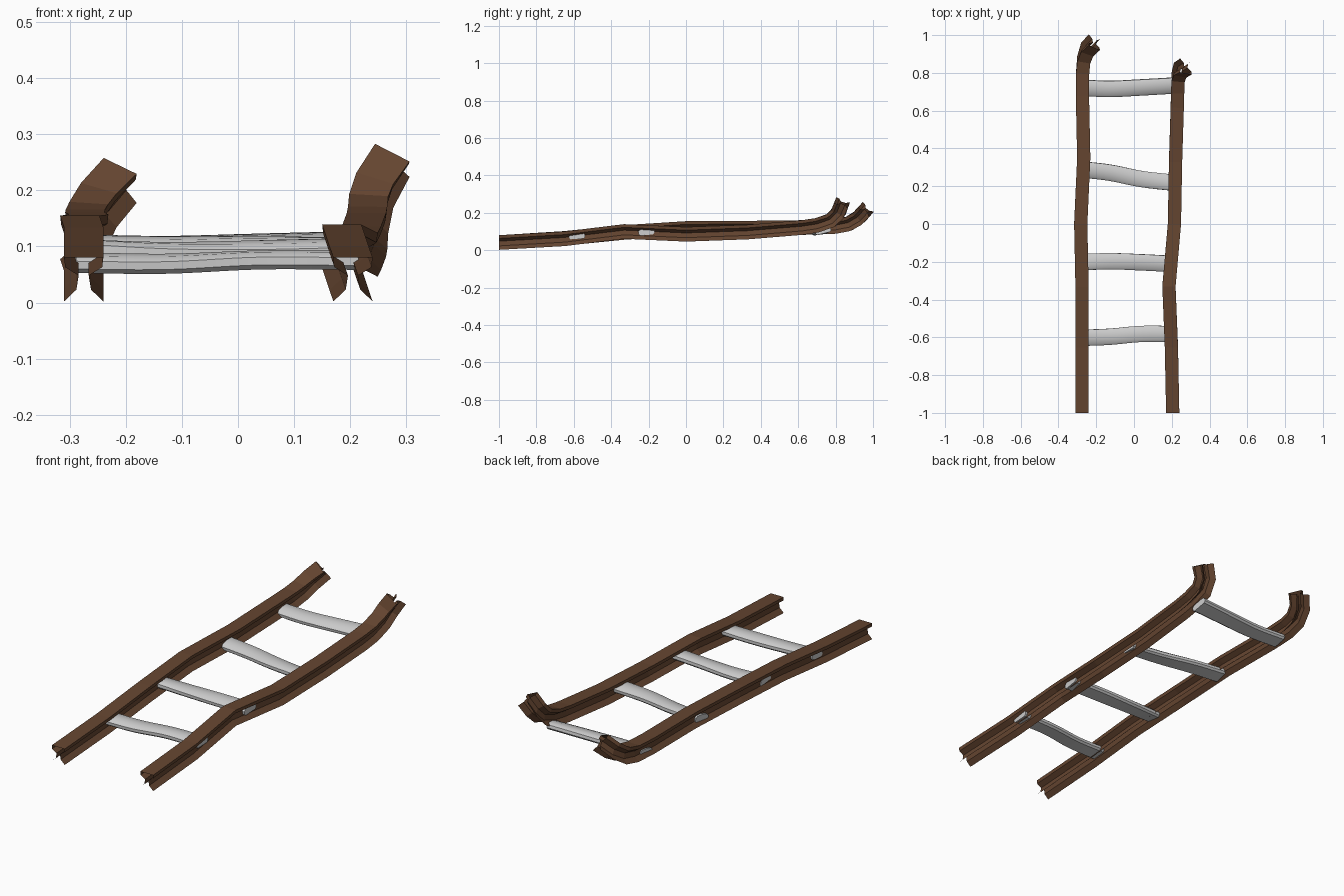
import bpy, math
from mathutils import Vector

if "Cube" in bpy.data.objects:
    bpy.data.objects.remove(bpy.data.objects["Cube"])

brown = bpy.data.materials.new("rusty_brown")
brown.diffuse_color = (0.13, 0.06, 0.03, 1)
brown.use_nodes = True
brown.node_tree.nodes["Principled BSDF"].inputs["Base Color"].default_value = brown.diffuse_color


def loft(name, path, profile, side, closed, start=None, tilts=None):
    """Sweep a (u, v) profile along a path; u follows the side axis, v points up."""
    pts = [Vector(p) for p in path]
    n, m = len(pts), len(profile)
    verts, faces = [], []
    for i, p in enumerate(pts):
        a = (pts[i] - pts[i - 1]).normalized() if i else Vector((0, 0, 0))
        b = (pts[i + 1] - pts[i]).normalized() if i < n - 1 else Vector((0, 0, 0))
        t = (a + b).normalized()
        if i == 0 and start:
            t = Vector(start)
        s = Vector(side)
        s = (s - t * s.dot(t)).normalized()
        up = s.cross(t)
        if up.z < 0:
            up = -up
        k = tilts[i] if tilts else 0
        for u, v in profile:
            uu = u * math.cos(k) - v * math.sin(k)
            vv = u * math.sin(k) + v * math.cos(k)
            verts.append(p + s * uu + up * vv)
    for i in range(n - 1):
        for j in range(m if closed else m - 1):
            k = (j + 1) % m
            faces.append((i * m + j, i * m + k, (i + 1) * m + k, (i + 1) * m + j))
    if closed:
        faces.append(tuple(reversed(range(m))))
        faces.append(tuple(range((n - 1) * m, n * m)))
    mesh = bpy.data.meshes.new(name)
    mesh.from_pydata(verts, [], faces)
    mesh.update()
    obj = bpy.data.objects.new(name, mesh)
    bpy.context.collection.objects.link(obj)
    return obj


# Rail section: open shell with head, narrow web and flared feet
half = [(0.035, -0.038), (0.013, -0.017), (0.009, 0.008), (0.033, 0.023), (0.035, 0.04)]
rail_profile = half + [(-u, v) for u, v in reversed(half)]

# Rails, bent and curled up at the back
rails = {
    "left_rail": [(-0.275, -1, 0.04), (-0.275, -0.65, 0.062), (-0.275, -0.33, 0.094),
                  (-0.282, 0, 0.115), (-0.266, 0.35, 0.117), (-0.273, 0.68, 0.121),
                  (-0.272, 0.8, 0.126), (-0.266, 0.87, 0.14), (-0.248, 0.924, 0.173),
                  (-0.21, 0.963, 0.217)],
    "right_rail": [(0.205, -1, 0.04), (0.198, -0.65, 0.06), (0.185, -0.33, 0.099),
                   (0.214, 0, 0.084), (0.22, 0.33, 0.096), (0.229, 0.62, 0.12),
                   (0.231, 0.7, 0.132), (0.233, 0.775, 0.158), (0.244, 0.815, 0.2),
                   (0.275, 0.835, 0.253)],
}
for name, path in rails.items():
    rail = loft(name, path, rail_profile, (1, 0, 0), False, start=(0, 1, 0))
    rail.data.materials.append(brown)

# Sleepers: warped planks through the rail webs (x, y, z and tilt at four stations)
plank = [(-0.043, -0.008), (-0.034, -0.016), (0.034, -0.016), (0.043, -0.008),
         (0.043, 0.006), (0.032, 0.015), (0, 0.018), (-0.032, 0.015), (-0.043, 0.006)]
X = (-0.29, -0.13, 0.04, 0.215)
sleepers = [
    ((-0.603, -0.597, -0.582, -0.583), (0.072, 0.069, 0.075, 0.076), (0.1, 0.05, 0, 0.05)),
    ((-0.203, -0.197, -0.203, -0.212), (0.095, 0.09, 0.093, 0.097), (-0.1, 0, 0.1, 0.1)),
    ((0.29, 0.272, 0.238, 0.218), (0.102, 0.1, 0.1, 0.098), (0.15, 0.1, 0, -0.1)),
    ((0.722, 0.715, 0.723, 0.733), (0.1, 0.099, 0.102, 0.105), (0.15, 0.15, 0.2, 0.25)),
]


def curve_at(vals, t):
    """Catmull-Rom value through evenly spaced stations."""
    i = min(int(t), len(vals) - 2)
    f = t - i
    b, c = vals[i], vals[i + 1]
    a = vals[i - 1] if i else 2 * b - c
    d = vals[i + 2] if i + 2 < len(vals) else 2 * c - b
    return b + 0.5 * f * (c - a + f * (2 * a - 5 * b + 4 * c - d + f * (3 * (b - c) + d - a)))


for i, (ys, zs, ks) in enumerate(sleepers):
    steps = [3 * s / 18 for s in range(19)]
    path = [(curve_at(X, t), curve_at(ys, t), curve_at(zs, t)) for t in steps]
    tilts = [curve_at(ks + (ks[-1],) if len(ks) == 3 else ks, t) for t in steps]
    obj = loft(f"sleeper_{i + 1}", path, plank, (0, 1, 0), True, tilts=tilts)
    bpy.ops.object.select_all(action='DESELECT')
    obj.select_set(True)
    bpy.context.view_layer.objects.active = obj
    bpy.ops.object.mode_set(mode='EDIT')
    bpy.ops.mesh.select_all(action='SELECT')
    bpy.ops.mesh.normals_make_consistent(inside=False)
    bpy.ops.object.mode_set(mode='OBJECT')
    bpy.ops.object.shade_smooth_by_angle(angle=math.radians(35))
